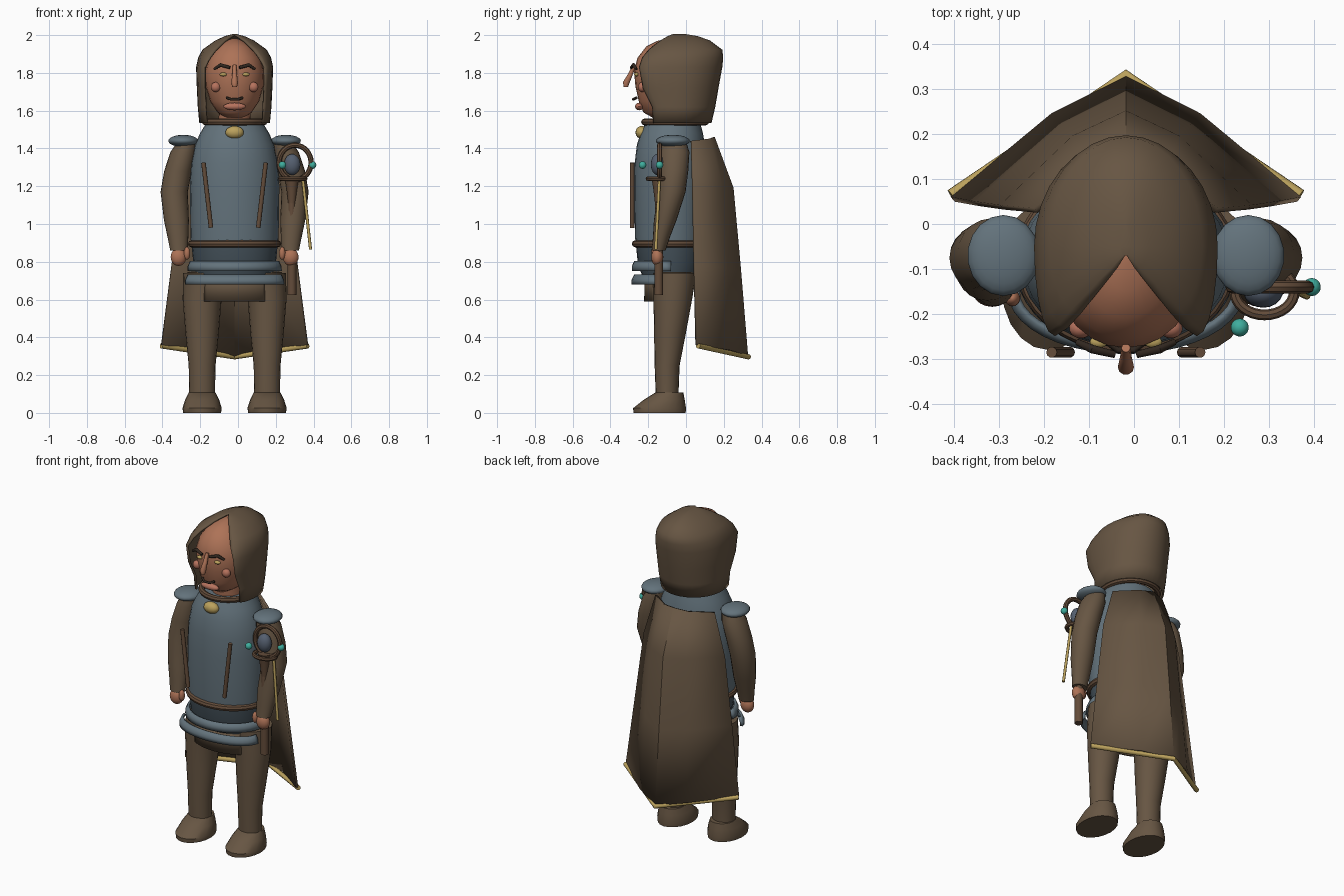
import bpy, bmesh, math
from mathutils import Vector

if "Cube" in bpy.data.objects:
    bpy.data.objects.remove(bpy.data.objects["Cube"])

CX = -0.018  # centre line of the figure


def mat(name, rgb):
    m = bpy.data.materials.new(name)
    m.diffuse_color = (*rgb, 1)
    m.use_nodes = True
    m.node_tree.nodes["Principled BSDF"].inputs["Base Color"].default_value = m.diffuse_color
    return m


CLOTH = mat("brown cloth", (0.135, 0.092, 0.056))
LEATHER = mat("leather", (0.125, 0.072, 0.042))
DARK = mat("dark hair", (0.03, 0.02, 0.014))
SKIN = mat("skin", (0.42, 0.17, 0.095))
ROSY = mat("rosy skin", (0.47, 0.17, 0.11))
STEEL = mat("slate steel", (0.125, 0.17, 0.2))
DEEP = mat("deep slate", (0.06, 0.085, 0.105))
ORB = mat("orb blue", (0.09, 0.115, 0.16))
GOLD = mat("gold", (0.5, 0.36, 0.11))
TEAL = mat("teal", (0.05, 0.42, 0.34))


def finish(name, bm, material, angle=40):
    bmesh.ops.recalc_face_normals(bm, faces=bm.faces)
    me = bpy.data.meshes.new(name)
    bm.to_mesh(me)
    bm.free()
    ob = bpy.data.objects.new(name, me)
    ob.location.x = CX
    me.materials.append(material)
    bpy.context.collection.objects.link(ob)
    bpy.ops.object.select_all(action='DESELECT')
    ob.select_set(True)
    bpy.context.view_layer.objects.active = ob
    bpy.ops.object.shade_smooth_by_angle(angle=math.radians(angle))
    return ob


def solidify(ob, t, offset=0):
    m = ob.modifiers.new("thickness", 'SOLIDIFY')
    m.thickness, m.offset = t, offset


def skin_rings(bm, rings, closed=True):
    """Bridge successive point rings with quads."""
    vs = [[bm.verts.new(p) for p in r] for r in rings]
    n = len(vs[0])
    for a, b in zip(vs, vs[1:]):
        for i in range(n if closed else n - 1):
            j = (i + 1) % n
            bm.faces.new((a[i], a[j], b[j], b[i]))
    return vs


def loft(name, rings, material, n=20, angle=40):
    """Stack of horizontal ellipses (x, y, z, rx, ry), capped."""
    bm = bmesh.new()
    pts = [[(x + rx * math.cos(2 * math.pi * i / n), y + ry * math.sin(2 * math.pi * i / n), z)
            for i in range(n)] for x, y, z, rx, ry in rings]
    vs = skin_rings(bm, pts)
    bm.faces.new(vs[0])
    bm.faces.new(vs[-1])
    return finish(name, bm, material, angle)


def ball(name, c, r, material):
    bm = bmesh.new()
    bmesh.ops.create_uvsphere(bm, u_segments=18, v_segments=12, radius=1)
    for v in bm.verts:
        v.co = Vector((v.co.x * r[0] + c[0], v.co.y * r[1] + c[1], v.co.z * r[2] + c[2]))
    return finish(name, bm, material)


def tube(name, pts, radii, material, n=10):
    """Tapered tube along a path."""
    pts = [Vector(p) for p in pts]
    if not isinstance(radii, (list, tuple)):
        radii = [radii] * len(pts)
    bm, rings = bmesh.new(), []
    for i, p in enumerate(pts):
        d = (pts[min(i + 1, len(pts) - 1)] - pts[max(i - 1, 0)]).normalized()
        up = Vector((0, 1, 0)) if abs(d.y) < 0.9 else Vector((0, 0, 1))
        u = d.cross(up).normalized()
        w = d.cross(u)
        rings.append([p + radii[i] * (u * math.cos(2 * math.pi * k / n) + w * math.sin(2 * math.pi * k / n))
                      for k in range(n)])
    vs = skin_rings(bm, rings)
    bm.faces.new(vs[0])
    bm.faces.new(vs[-1])
    return finish(name, bm, material)


def hoop(name, c, rx, ry, r, material, upright=False, n=32, m=8):
    """Elliptical torus, lying flat or standing upright facing the front."""
    bm, rings = bmesh.new(), []
    for i in range(n + 1):
        a = 2 * math.pi * i / n
        ring = []
        for k in range(m):
            b = 2 * math.pi * k / m
            p, q, h = ((rx + r * math.cos(b)) * math.cos(a), (ry + r * math.cos(b)) * math.sin(a), r * math.sin(b))
            ring.append((c[0] + p, c[1] + h, c[2] + q) if upright else (c[0] + p, c[1] + q, c[2] + h))
        rings.append(ring)
    skin_rings(bm, rings)
    bmesh.ops.remove_doubles(bm, verts=bm.verts, dist=1e-5)
    return finish(name, bm, material)


def front_band(name, cy, rows, half, material, n=20):
    """Curved plate around the front; rows are (z, rx, ry)."""
    bm = bmesh.new()
    arc = [math.radians(-half + 2 * half * i / n) for i in range(n + 1)]
    skin_rings(bm, [[(rx * math.sin(a), cy - ry * math.cos(a), z) for a in arc] for z, rx, ry in rows], False)
    ob = finish(name, bm, material)
    solidify(ob, 0.014)
    return ob


# Legs, boots, arms, hands and shoulder pads
for s, side in ((-1, "left"), (1, "right")):
    loft(side + "_boot", [(s * .172, -.14, 0, .1, .138), (s * .172, -.14, .025, .104, .14),
                          (s * .172, -.115, .07, .09, .108), (s * .172, -.088, .108, .071, .074)], CLOTH)
    loft(side + "_leg", [(s * .172, -.1, .09, .068, .06), (s * .172, -.1, .25, .071, .066),
                         (s * .172, -.085, .42, .088, .084), (s * .172, -.07, .6, .103, .102),
                         (s * .15, -.06, .74, .122, .115)], CLOTH)
    loft(side + "_arm", [(s * .25, -.06, 1.44, .05, .06), (s * .272, -.06, 1.38, .068, .078),
                         (s * .3, -.065, 1.28, .073, .077), (s * .32, -.075, 1.17, .072, .073),
                         (s * .308, -.11, 1.02, .066, .06), (s * .3, -.13, .93, .055, .045),
                         (s * .295, -.145, .86, .046, .037)], CLOTH)
    ball(side + "_hand", (s * .297, -.152, .825), (.042, .032, .047), SKIN)
    ball(side + "_thumb", (s * .252, -.165, .845), (.017, .018, .034), SKIN)
    ball(side + "_shoulder_pad", (s * .272, -.07, 1.44), (.08, .09, .032), STEEL)
    tube(side + "_chest_strap", [(s * .165, -.285, 1.325), (s * .125, -.285, .98)], .012, LEATHER)

# Torso, belt and hip armour
loft("torso", [(0, -.08, .88, .23, .185), (0, -.08, .93, .233, .19), (0, -.08, 1.2, .237, .195),
               (0, -.08, 1.32, .23, .192), (0, -.08, 1.42, .21, .18), (0, -.075, 1.48, .183, .165),
               (0, -.07, 1.535, .15, .145)], STEEL, 28)
loft("lower_torso", [(0, -.08, .72, .2, .15), (0, -.08, .79, .218, .175), (0, -.08, .89, .228, .185)], DEEP, 28)
loft("hips", [(0, -.06, .62, .1, .09), (0, -.06, .68, .22, .11), (0, -.06, .745, .25, .115)], CLOTH)
hoop("belt", (0, -.08, .895), .228, .188, .019, LEATHER)
front_band("upper_hip_plate", -.08, [(.8, .23, .188), (.775, .242, .2), (.75, .243, .2)], 90, STEEL)
front_band("lower_hip_plate", -.15, [(.73, .242, .118), (.7, .256, .132), (.68, .256, .132)], 90, STEEL)
front_band("loin_cloth", -.08, [(.74, .205, .13), (.59, .205, .135)], 50, CLOTH)

# Collar and brooch
hoop("collar", (0, -.058, 1.54), .155, .162, .018, LEATHER)
ball("brooch", (0, -.235, 1.485), (.049, .032, .034), GOLD)

# Head and face
loft("neck", [(0, -.07, 1.5, .09, .09), (0, -.08, 1.62, .08, .09)], SKIN)
loft("head", [(0, -.12, 1.565, .05, .06), (0, -.12, 1.59, .09, .105), (0, -.115, 1.65, .13, .135),
              (0, -.11, 1.73, .153, .158), (0, -.11, 1.81, .156, .165), (0, -.105, 1.88, .135, .152),
              (0, -.095, 1.94, .092, .115), (0, -.08, 1.97, .045, .07), (0, -.07, 1.982, .012, .02)], SKIN, 24, 60)
tube("nose", [(0, -.275, 1.84), (0, -.295, 1.79), (0, -.318, 1.745), (0, -.318, 1.725)],
     [.01, .013, .018, .012], SKIN)
ball("lips", (0, -.248, 1.622), (.06, .022, .02), ROSY)
tube("moustache", [(-.042, -.262, 1.668), (-.018, -.28, 1.66), (.018, -.28, 1.66), (.042, -.262, 1.668)],
     .007, DARK)
for s, side in ((-1, "left"), (1, "right")):
    tube(side + "_brow", [(s * .108, -.262, 1.82), (s * .075, -.278, 1.842), (s * .025, -.29, 1.828)],
         [.007, .01, .008], DARK)
    ball(side + "_eye", (s * .06, -.262, 1.792), (.02, .013, .01), GOLD)
    ball(side + "_cheek", (s * .1, -.232, 1.725), (.026, .022, .026), ROSY)

# Hood: rows of (z, half width, back y, opening edge x, opening edge y)
rows = [(1.535, .182, .13, .145, -.17), (1.62, .19, .15, .15, -.175), (1.72, .195, .167, .155, -.225),
        (1.83, .199, .187, .155, -.245), (1.88, .188, .192, .128, -.228), (1.92, .166, .188, .098, -.195),
        (1.967, .1, .125, .05, -.135), (1.99, .05, .06, .018, -.095), (2.0, .012, .0, .002, -.07)]
bm, rings = bmesh.new(), []
for z, rx, by, ex, ey in rows:
    half = []
    for i in range(5):
        a = math.pi / 2 * (1 - i / 5)
        half.append((ex + (rx - ex) * math.cos(a), -.05 + (ey + .05) * math.sin(a)))
    for i in range(9):
        a = math.pi / 2 * i / 8
        half.append((rx * math.cos(a), -.05 + (by + .05) * math.sin(a)))
    rings.append([(x, y, z) for x, y in half] + [(-x, y, z) for x, y in half[-2::-1]])
vs = skin_rings(bm, rings, False)
bm.faces.new(vs[-1])
solidify(finish("hood", bm, CLOTH, 50), .01)

# Cape: rows of (centre z, edge z, centre y, fold y, edge y, half width)
bm, rings = bmesh.new(), []
for zc, ze, yc, ym, ye, w in [(1.46, 1.44, .145, .12, .03, .2), (1.19, 1.19, .245, .19, .037, .275),
                              (.75, .78, .285, .215, .045, .33), (.3, .36, .322, .24, .055, .385)]:
    zm = (zc + ze) / 2
    rings.append([(-w, ye, ze), (-w * .42, ym, zm), (0, yc, zc), (w * .42, ym, zm), (w, ye, ze)])
skin_rings(bm, rings, False)
solidify(finish("cape", bm, CLOTH), .014)
tube("cape_trim", [(-.388, .064, .355), (0, .33, .297), (.388, .064, .355)], .014, GOLD)

# Staff with rings, orb, beads and gold rod
SX = .303
tube("staff", [(SX, -.145, .625), (SX, -.145, .9), (SX, -.145, 1.22)], [.024, .023, .018], LEATHER)
loft("staff_cup", [(SX, -.145, 1.1, .018, .018), (SX, -.145, 1.2, .03, .03), (SX, -.145, 1.25, .04, .04)], LEATHER)
hoop("upright_ring", (.32, -.14, 1.325), .085, .092, .014, LEATHER, True)
hoop("flat_ring", (.308, -.15, 1.24), .066, .052, .012, LEATHER)
ball("orb", (.305, -.15, 1.315), (.044, .036, .056), ORB)
ball("front_bead", (.253, -.23, 1.312), (.02, .02, .02), TEAL)
ball("outer_bead", (.413, -.14, 1.312), (.02, .02, .02), TEAL)
tube("gold_rod", [(.36, -.14, 1.25), (.402, -.16, .865)], .008, GOLD)
